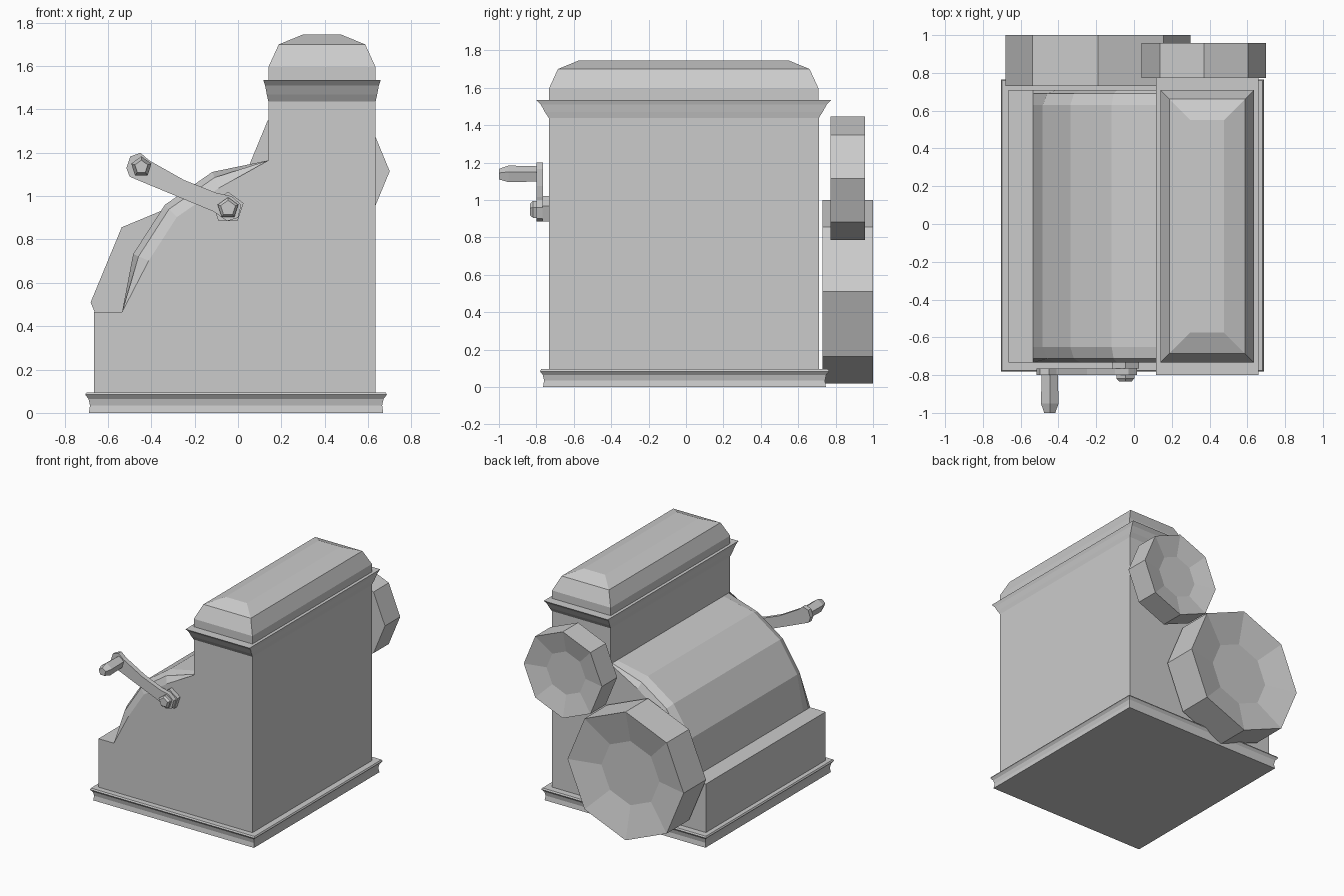
import bpy, bmesh, math

if "Cube" in bpy.data.objects:
    bpy.data.objects.remove(bpy.data.objects["Cube"])

def loft(name, rings):
    """Skin equal-length rings of points and cap both ends."""
    bm = bmesh.new()
    vs = [[bm.verts.new(p) for p in ring] for ring in rings]
    n = len(vs[0])
    for a, b in zip(vs, vs[1:]):
        for i in range(n):
            j = (i + 1) % n
            bm.faces.new((a[i], a[j], b[j], b[i]))
    bm.faces.new(vs[0])
    bm.faces.new(vs[-1])
    bmesh.ops.recalc_face_normals(bm, faces=bm.faces)
    me = bpy.data.meshes.new(name)
    bm.to_mesh(me)
    bm.free()
    ob = bpy.data.objects.new(name, me)
    bpy.context.collection.objects.link(ob)
    return ob

def rect(cx, cy, hx, hy, z):
    return [(cx + sx * hx, cy + sy * hy, z)
            for sx, sy in ((-1, -1), (1, -1), (1, 1), (-1, 1))]

def turned(name, x, z, sides, profile):
    """Polygonal turning around a y axis; profile is (radius, y)."""
    angles = [math.pi / 2 + 2 * math.pi * i / sides for i in range(sides)]
    return loft(name, [[(x + r * math.cos(a), y, z + r * math.sin(a))
                        for a in angles] for r, y in profile])

# Body: stepped case with a quarter-round drum whose ends are eased inward
def body_ring(y, ease):
    pts = [(-0.665, 0.05), (-0.665, 0.465)]
    for i in range(5):
        a = math.radians(22.5 * i)
        k = 1 - (ease if 0 < i < 4 else 0)
        pts.append((0.14 - 0.675 * k * math.cos(a), 0.465 + 0.70 * k * math.sin(a)))
    pts += [(0.14, 1.45), (0.635, 1.45), (0.635, 0.05)]
    return [(x, y, z) for x, z in pts]

loft("body", [body_ring(y, e) for y, e in
              ((-0.733, 0.115), (-0.713, 0.04), (-0.65, 0),
               (0.63, 0), (0.69, 0.04), (0.71, 0.115))])

# Base moulding
loft("base_moulding", [rect(-0.009, -0.008, h, h + 0.077, z) for z, h in
                       ((0, 0.679), (0.035, 0.674), (0.065, 0.681),
                        (0.084, 0.696), (0.095, 0.69))])

# Cornice around the tower
loft("cornice", [rect(0.3875, -0.012, 0.2475 * f, 0.721 * f, z) for z, f in
                 ((1.437, 1.0), (1.47, 1.03), (1.51, 1.06), (1.535, 1.093))])

# Chamfered lid
loft("lid", [rect(0.3875, -0.012, 0.2475 - d, 0.721 - d, z) for z, d in
             ((1.53, 0), (1.595, 0), (1.70, 0.048), (1.745, 0.158))])

# Rear octagonal wheels with dished faces
for name, x, z, r, y0, y1 in (("large_wheel", -0.19, 0.51, 0.49, 0.73, 1.0),
                              ("small_wheel", 0.37, 1.115, 0.33, 0.773, 0.957)):
    turned(name, x, z, 8, [(r, y0), (r, y1), (r * 0.5, y1 - 0.12 * r)])

# Crank: hub, arm, nut and grip
turned("crank_hub", -0.046, 0.945, 5, [(0.075, -0.72), (0.075, -0.766)])
arm = [(-0.515, 1.13), (-0.497, 1.183), (-0.45, 1.2), (-0.41, 1.165),
       (-0.25, 1.075), (-0.10, 1.015), (-0.03, 1.0), (0.015, 0.96),
       (0.0, 0.90), (-0.05, 0.885), (-0.115, 0.93), (-0.26, 0.99),
       (-0.465, 1.075), (-0.5, 1.09)]
loft("crank_arm", [[(x, y, z) for x, z in arm] for y in (-0.764, -0.80)])
turned("crank_nut", -0.046, 0.945, 5,
       [(0.05, -0.795), (0.05, -0.818), (0.036, -0.833)])
turned("crank_grip", -0.446, 1.135, 5,
       [(0.045, -0.795), (0.049, -0.95), (0.031, -1.0)])
